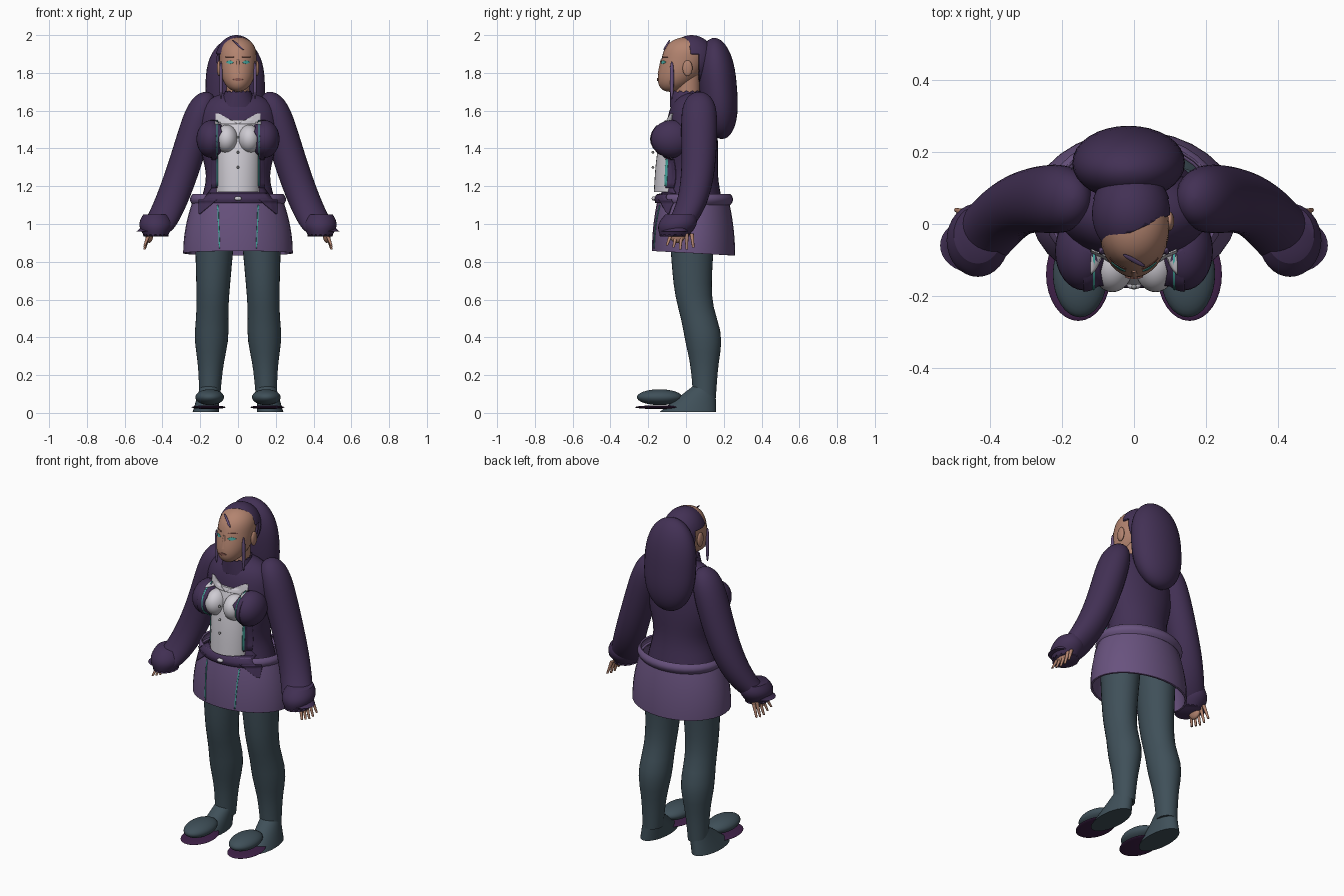
import bpy, bmesh
from math import cos, sin, exp, pi, tanh, tau
from mathutils import Vector
from mathutils.bvhtree import BVHTree

cube = bpy.data.objects.get("Cube")
if cube:
    bpy.data.objects.remove(cube, do_unlink=True)


def material(name, *rgb):
    m = bpy.data.materials.new(name)
    m.use_nodes = True
    m.diffuse_color = (*rgb, 1)
    bsdf = next(n for n in m.node_tree.nodes if n.type == "BSDF_PRINCIPLED")
    bsdf.inputs["Base Color"].default_value = (*rgb, 1)
    return m


PURPLE = material("dark purple", .055, .03, .09)
LILAC = material("lilac", .14, .085, .21)
SLATE = material("slate tights", .05, .08, .1)
SKIN = material("skin", .45, .23, .16)
WHITE = material("shirt white", .62, .6, .65)
TEAL = material("teal", .06, .38, .34)
PLUM = material("plum sole", .05, .015, .065)
BROWN = material("lip brown", .25, .1, .08)
GREY = material("button grey", .3, .3, .3)


def mix(a, b, t):
    return a + (b - a) * t


def bump(t, centre, width):
    return exp(-((t - centre) / width) ** 2)


def egg(t, peak):
    """Rounded outline: zero at both ends, one at the peak."""
    reach = peak if t < peak else 1 - peak
    return max(1 - abs((t - peak) / reach) ** 2.6, .001) ** .5


def dome(t):
    """Full width that closes in a rounded top."""
    return max(1 - t ** 11, .001) ** .5


def finish(name, bm, mat, thick=0):
    bmesh.ops.recalc_face_normals(bm, faces=bm.faces)
    for f in bm.faces:
        f.smooth = True
    for e in bm.edges:
        e.smooth = e.calc_face_angle(0) < 1
    me = bpy.data.meshes.new(name)
    bm.to_mesh(me)
    bm.free()
    me.materials.append(mat)
    ob = bpy.data.objects.new(name, me)
    bpy.context.scene.collection.objects.link(ob)
    if thick:
        ob.modifiers.new("thickness", "SOLIDIFY").thickness = thick
    return ob


def loft(name, mat, start, end, shape, side=1, sides=32, steps=24, thick=0, slope=0, frill=0):
    """Skin ellipses from height start to end; shape(t) gives x, y and the two radii."""
    bm = bmesh.new()
    loops = []
    for k in range(steps + 1):
        t = (1 - cos(pi * k / steps)) / 2
        x, y, rx, ry = shape(t)
        loop = []
        for i in range(sides):
            a = tau * i / sides
            z = mix(start, end, t) + slope * sin(a)
            if k == steps:
                z += frill * (-1) ** i
            loop.append(bm.verts.new((side * (x + rx * cos(a)), y + ry * sin(a), z)))
        loops.append(loop)
    for lower, upper in zip(loops, loops[1:]):
        for i in range(sides):
            j = (i + 1) % sides
            bm.faces.new((lower[i], lower[j], upper[j], upper[i]))
    if not thick:
        bm.faces.new(loops[0])
        bm.faces.new(loops[-1])
    return finish(name, bm, mat, thick)


def ball_mesh(centre, radii, segments):
    bm = bmesh.new()
    bmesh.ops.create_uvsphere(bm, u_segments=segments, v_segments=segments // 2, radius=1)
    for v in bm.verts:
        v.co = Vector(centre) + Vector(radii) * v.co
    return bm


def ball(name, mat, centre, radii):
    return finish(name, ball_mesh(centre, radii, 32), mat)


def panel(name, mat, low, high, edges, targets, side=1, lift=.005, cols=12, rows=12):
    """Thin plate laid on the front of the targets; edges(t) gives its two x limits."""
    deps = bpy.context.evaluated_depsgraph_get()
    trees = [BVHTree.FromObject(ob, deps) for ob in targets]
    bm = bmesh.new()
    grid = []
    for r in range(rows + 1):
        z = mix(low, high, r / rows)
        inner, outer = edges(r / rows)
        line = []
        for c in range(cols + 1):
            x = side * mix(inner, outer, c / cols)
            hits = [tree.ray_cast(Vector((x, -1, z)), Vector((0, 1, 0)))[0] for tree in trees]
            y = min([hit.y for hit in hits if hit] or [0])
            line.append(bm.verts.new((x, y - lift, z)))
        grid.append(line)
    for a, b in zip(grid, grid[1:]):
        for i in range(cols):
            bm.faces.new((a[i], a[i + 1], b[i + 1], b[i]))
    return finish(name, bm, mat, .004)


# Jacket body, collar and shirt
def torso_shape(t):
    waist = bump(t, .3, .2)
    return 0, .03, (.21 - .04 * waist) * dome(t), (mix(.17, .12, t) - .015 * waist) * dome(t)


torso = loft("jacket_body", PURPLE, 1.06, 1.7, torso_shape)
loft("collar", PURPLE, 1.62, 1.7, lambda t: (0, 0, mix(.1, .07, t), .085), thick=.008, frill=.006)
shirt = loft("shirt", WHITE, 1.17, 1.55,
             lambda t: (0, mix(-.06, -.02, t ** 3), .12, mix(.11, .09, t)))
fronts = [torso, shirt]
for side in (1, -1):
    fronts.append(ball("shirt_bust", WHITE, (side * .06, -.11, 1.45), (.06, .08, .075)))
    fronts.append(ball("jacket_bust", PURPLE, (side * .14, -.075, 1.45), (.08, .11, .1)))
for k in range(3):
    ball("button", GREY, (0, -.175, 1.3 + k * .08), (.007, .007, .007))

# Skirt, belt and buckle
skirt = loft("skirt", LILAC, .845, 1.12,
             lambda t: (0, .04, mix(.29, .24, t * t), mix(.22, .19, t * t)), thick=.012, slope=-.012)
belt = loft("belt", LILAC, 1.1, 1.16,
            lambda t: (0, .045, .24 + .014 * sin(pi * t), .19 + .014 * sin(pi * t)), thick=.01)
hips = [torso, skirt, belt]
panel("jacket_hem", PURPLE, 1.11, 1.19, lambda t: (-mix(.2, .14, t), mix(.2, .14, t)), hips, lift=.008)
ball("buckle", WHITE, (0, -.17, 1.135), (.02, .012, .011))


# Limb outlines, from the lower end up
def sleeve_shape(t):
    return mix(.45, .17, t ** .7), .07 - .13 * (1 - t) ** 5, .09 * dome(t), mix(.075, .105, t) * dome(t)


def cuff_shape(t):
    flare = .02 * sin(pi * t)
    return .435, mix(-.03, -.06, t), .067 + flare, .08 + flare


def leg_shape(t):
    calf = .015 * bump(t, .33, .12)
    return mix(.15, .12, t), .065 - .033 * tanh(8 * (t - .45)), mix(.055, .11, t) + calf, mix(.06, .125, t) + calf


def foot_shape(t):
    return mix(.17, .15, t), mix(.01, .095, t), mix(.07, .05, t), mix(.15, .06, t)


def head_shape(t):
    return 0, .005 - .09 * (1 - t) ** 2, .098 * egg(t, .62), .12 * egg(t, .62)


# Head, neck and nose
loft("neck", SKIN, 1.62, 1.8, lambda t: (0, .01, .06, .065))
head = loft("head", SKIN, 1.7, 1.99, head_shape)
loft("nose", SKIN, 1.795, 1.87, lambda t: (0, -.125, mix(.02, .007, t), mix(.025, .01, t)), sides=16)
panel("lips", BROWN, 1.756, 1.774, lambda t: (-.026 * sin(pi * t), .026 * sin(pi * t)), [head])

for side, tag in ((1, "left_"), (-1, "right_")):
    # Cloth details laid over the body
    panel(tag + "jacket_point", PURPLE, 1.055, 1.13, lambda t: (mix(.2, .11, t), .21), hips, side, .009)
    panel(tag + "shirt_collar", WHITE, 1.53, 1.585, lambda t: (mix(0, .1, t), .12), fronts, side, .007)
    panel(tag + "lapel", PURPLE, 1.19, 1.55,
          lambda t: (.11 - .025 * bump(t, .85, .1), .14), fronts, side)
    panel(tag + "jacket_trim", TEAL, 1.2, 1.55, lambda t: (.108, .114), fronts, side, .008)
    panel(tag + "skirt_stripe", TEAL, .87, 1.1,
          lambda t: (mix(.095, .105, t), mix(.101, .111, t)), [skirt], side)

    # Sleeve, frilled cuff and hand
    loft(tag + "sleeve", PURPLE, .96, 1.7, sleeve_shape, side)
    loft(tag + "cuff", PURPLE, 1.05, .945, cuff_shape, side, frill=.012)
    ball(tag + "palm", SKIN, (side * .47, -.045, .95), (.022, .045, .05))
    for k in range(5):
        root = .03 - .027 * k
        tip = .86 + .01 * abs(k - 1.5)
        loft(tag + "finger", SKIN, tip, .95,
             lambda t: (mix(.495, .47, t), root * mix(1.3, 1, t), mix(.006, .011, t), mix(.006, .011, t)),
             side, sides=12, steps=6)

    # Leg, foot and shoe
    loft(tag + "leg", SLATE, .08, 1.04, leg_shape, side)
    loft(tag + "foot", SLATE, 0.005, .14, foot_shape, side)
    ball(tag + "toe_cap", SLATE, (side * .15, -.14, .083), (.076, .12, .042))
    ball(tag + "sole", PLUM, (side * .155, -.14, .03), (.09, .13, .01))

    # Eye, brow, ear and loose side strand
    panel(tag + "eye", TEAL, 1.847, 1.866,
          lambda t: (.044 - .02 * sin(pi * t), .044 + .02 * sin(pi * t)), [head], side, .003)
    panel(tag + "brow", BROWN, 1.883, 1.888, lambda t: (.023, .068), [head], side, .003)
    ball(tag + "ear", SKIN, (side * .1, .008, 1.825), (.012, .026, .042))
    loft(tag + "side_strand", LILAC, 1.66, 1.86,
         lambda t: (.09, -.075, .009 * egg(t, .6), .011 * egg(t, .6)), side, sides=12)

# Hair cap with a slanted hairline, cut away around the ears
EAR_BACK, EAR_TOP, SLANT = .07, 1.9, .45
bm = ball_mesh((-.008, .03, 1.87), (.112, .125, .13), 48)
for point, normal in (((0, -.02, 0), (-SLANT, 1, 0)),
                      ((0, EAR_BACK, 0), (0, 1, 0)), ((0, 0, EAR_TOP), (0, 0, 1))):
    bmesh.ops.bisect_plane(bm, geom=bm.verts[:] + bm.edges[:] + bm.faces[:],
                           plane_co=point, plane_no=normal)
bare = []
for face in bm.faces:
    c = face.calc_center_median()
    if c.y < SLANT * c.x - .02 or (c.y < EAR_BACK and c.z < EAR_TOP):
        bare.append(face)
bmesh.ops.delete(bm, geom=bare, context="FACES")
finish("hair_cap", bm, PURPLE, .012)

# Ponytail and loose forehead strand
loft("ponytail", PURPLE, 1.45, 1.985,
     lambda t: (-.015, mix(.19, .15, t), .157 * egg(t, .5), .1 * egg(t, .5)))
loft("forehead_strand", LILAC, 1.92, 1.975,
     lambda t: (mix(.03, -.03, t), mix(-.118, -.085, t), .007 * egg(t, .5), .006 * egg(t, .5)), sides=12)
